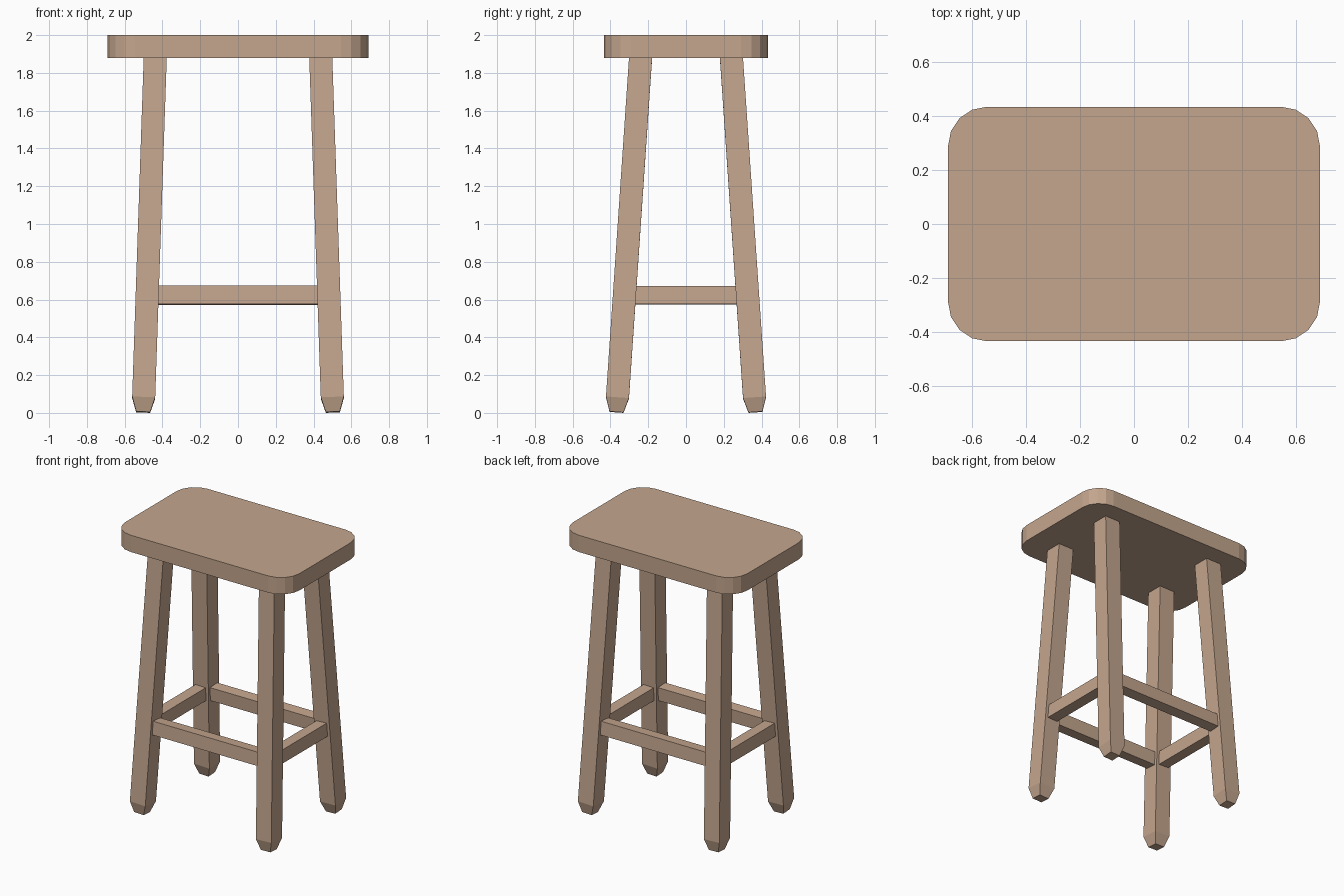
import bpy, bmesh
from math import cos, sin, pi
from mathutils import Vector

if "Cube" in bpy.data.objects:
    bpy.data.objects.remove(bpy.data.objects["Cube"])

wood = bpy.data.materials.new("wood")
wood.diffuse_color = (0.55, 0.38, 0.27, 1)
wood.use_nodes = True
wood.node_tree.nodes["Principled BSDF"].inputs["Base Color"].default_value = wood.diffuse_color

LEAN_X, LEAN_Y = 0.034, 0.068          # outward splay per unit of height
FOOT = Vector((0.502, 0.368, 0.004))   # centre of the foot tip, +x +y leg


def loft(name, rings):
    """Skin matching rings of points and cap both ends."""
    bm = bmesh.new()
    rows = [[bm.verts.new(p) for p in r] for r in rings]
    n = len(rows[0])
    for a, b in zip(rows, rows[1:]):
        for i in range(n):
            j = (i + 1) % n
            bm.faces.new((a[i], a[j], b[j], b[i]))
    bm.faces.new(rows[0])
    bm.faces.new(rows[-1])
    bmesh.ops.recalc_face_normals(bm, faces=bm.faces)
    me = bpy.data.meshes.new(name)
    bm.to_mesh(me)
    bm.free()
    me.materials.append(wood)
    ob = bpy.data.objects.new(name, me)
    bpy.context.collection.objects.link(ob)
    return ob


# seat: rounded rectangle slab, four segments per corner
R, outline = 0.145, []
for k, (sx, sy) in enumerate([(1, 1), (-1, 1), (-1, -1), (1, -1)]):
    for i in range(5):
        a = (k + i / 4) * pi / 2
        outline.append((sx * (0.69 - R) + R * cos(a), sy * (0.435 - R) + R * sin(a)))
loft("seat", [[(x, y, z) for x, y in outline] for z in (1.88, 2.0)])

# legs: splayed square posts with tapered feet
up = Vector((-LEAN_X, -LEAN_Y, 1)).normalized()
ax = Vector((1, 0, LEAN_X)).normalized()
ay = up.cross(ax)
for sx, side in ((-1, "left"), (1, "right")):
    for sy, end in ((-1, "front"), (1, "back")):
        rings = []
        for length, half in ((0, 0.037), (0.077, 0.061), (1.9, 0.061)):
            ring = []
            for u, v in ((-1, -1), (1, -1), (1, 1), (-1, 1)):
                p = FOOT + up * length + (ax * u + ay * v) * half
                ring.append((p.x * sx, p.y * sy, p.z))
            rings.append(ring)
        loft(f"{end}_{side}_leg", rings)

# stretchers: rails tilted with the legs, ends buried in them
Z, H, T = 0.623, 0.048, 0.04


def rail_section(centre, lean):
    """Tilted rectangle as (outward offset, height) pairs."""
    return [(centre + T * u - lean * H * v, Z + H * v + lean * T * u)
            for u, v in ((-1, -1), (1, -1), (1, 1), (-1, 1))]


cx, cy = FOOT.x - LEAN_X * Z, FOOT.y - LEAN_Y * Z
for s, name in ((-1, "front"), (1, "back")):
    sec = rail_section(cy, LEAN_Y)
    loft(name + "_stretcher", [[(x, o * s, z) for o, z in sec] for x in (-0.46, 0.46)])
for s, name in ((-1, "left"), (1, "right")):
    sec = rail_section(cx, LEAN_X)
    loft(name + "_stretcher", [[(o * s, y, z) for o, z in sec] for y in (-0.30, 0.30)])
